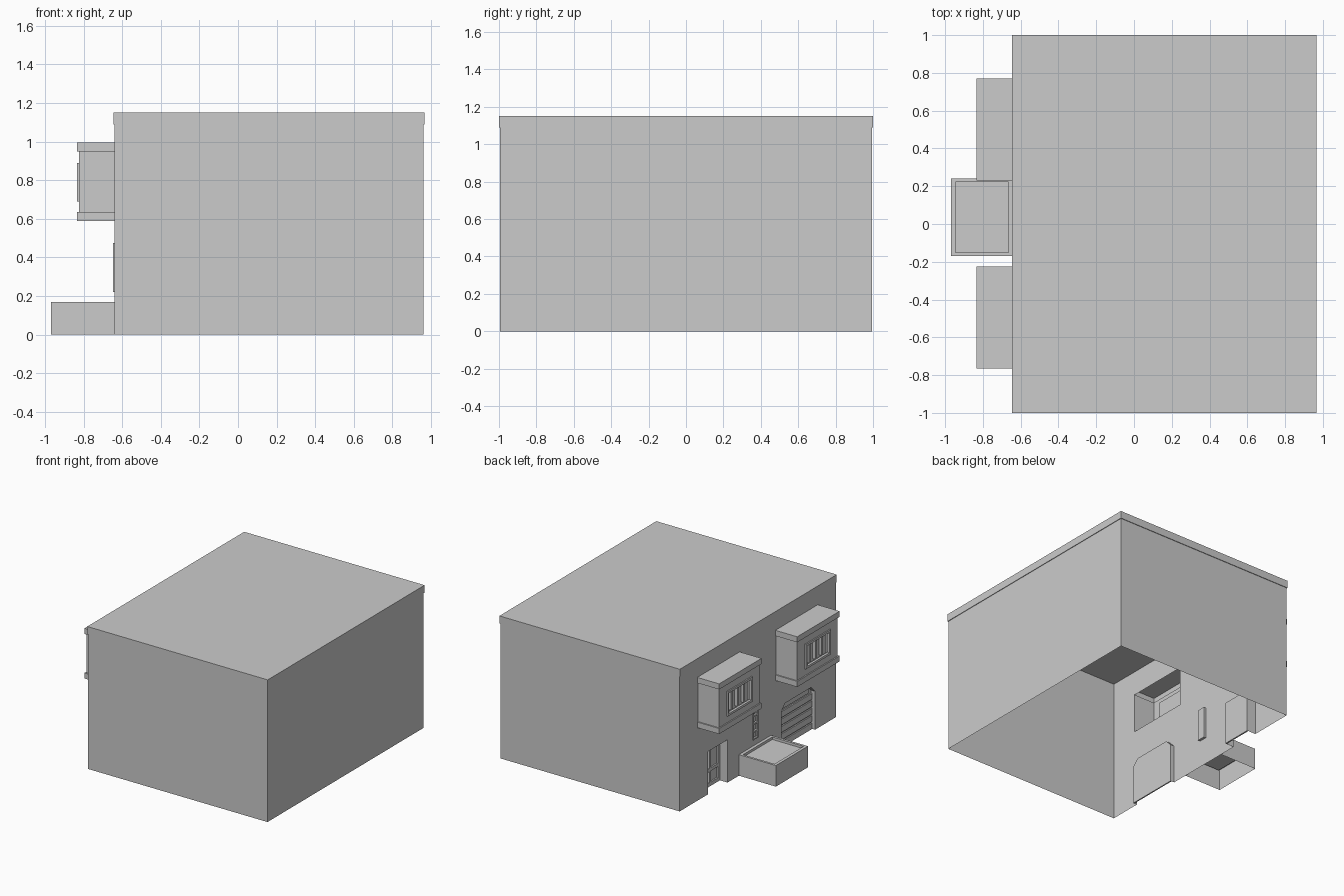
import bpy

if "Cube" in bpy.data.objects:
    bpy.data.objects.remove(bpy.data.objects["Cube"])

WALL = -0.64   # facade plane


def mesh(name, verts, faces):
    me = bpy.data.meshes.new(name)
    me.from_pydata(verts, [], faces)
    me.update()
    ob = bpy.data.objects.new(name, me)
    bpy.context.collection.objects.link(ob)
    return ob


def loft(name, rings, top=True, bottom=False, skip=()):
    """Stacked rectangles (x0,x1,y0,y1,z); sides: 0 front, 1 right, 2 back, 3 left."""
    v, f = [], []
    for x0, x1, y0, y1, z in rings:
        v += [(x0, y0, z), (x1, y0, z), (x1, y1, z), (x0, y1, z)]
    for i in range(len(rings) - 1):
        for s in range(4):
            if (i, s) not in skip:
                a, b = 4 * i + s, 4 * i + (s + 1) % 4
                f.append((a, b, b + 4, a + 4))
    n = len(v)
    if top:
        f.append((n - 4, n - 3, n - 2, n - 1))
    if bottom:
        f.append((3, 2, 1, 0))
    return mesh(name, v, f)


def bars(name, boxes, x0, x1):
    """Several boxes (y0,y1,z0,z1) of one depth range in a single object."""
    v, f = [], []
    for y0, y1, z0, z1 in boxes:
        n = len(v)
        v += [(x, y, z) for x in (x0, x1) for y in (y0, y1) for z in (z0, z1)]
        f += [tuple(n + k for k in q) for q in
              ((0, 1, 3, 2), (4, 6, 7, 5), (0, 4, 5, 1), (2, 3, 7, 6), (0, 2, 6, 4), (1, 5, 7, 3))]
    return mesh(name, v, f)


def sheet(name, x, area, holes, tris=()):
    """Wall sheet facing -x with rectangular holes; tris fill cut hole corners."""
    ys = sorted({a for h in [area] + holes for a in h[:2]})
    zs = sorted({a for h in [area] + holes for a in h[2:]})
    v = [(x, y, z) for y in ys for z in zs]
    m, f = len(zs), []
    for i in range(len(ys) - 1):
        for j in range(m - 1):
            cy, cz = (ys[i] + ys[i + 1]) / 2, (zs[j] + zs[j + 1]) / 2
            if not any(h[0] < cy < h[1] and h[2] < cz < h[3] for h in holes):
                a = i * m + j
                f.append((a, a + 1, a + m + 1, a + m))
    for t in tris:
        n = len(v)
        v += [(x, y, z) for y, z in t]
        f.append((n, n + 1, n + 2))
    return mesh(name, v, f)


def recess(name, x, depth, outline, closed=True):
    """Reveal strips and back panel behind an opening given as (y,z) points."""
    n = len(outline)
    v = [(x, y, z) for y, z in outline] + [(x + depth, y, z) for y, z in outline]
    f = [(i, (i + 1) % n, n + (i + 1) % n, n + i) for i in range(n if closed else n - 1)]
    f.append(tuple(range(n, 2 * n)))
    return mesh(name, v, f)


def rect(y0, y1, z0, z1):
    return [(y0, z0), (y0, z1), (y1, z1), (y1, z0)]


def frame(y0, y1, z0, z1, w):
    return [(y0, y0 + w, z0, z1), (y1 - w, y1, z0, z1),
            (y0 + w, y1 - w, z0, z0 + w), (y0 + w, y1 - w, z1 - w, z1)]


# Openings in the facade
door = (0.385, 0.635, 0, 0.345)
garage = (-0.73, -0.30, 0, 0.36)
slit = (0.0, 0.065, 0.22, 0.475)
bay_centres = (0.5, -0.495)
bay_holes = [(c - 0.26, c + 0.26, 0.635, 0.95) for c in bay_centres]

# House walls with slightly projecting roof edge, open underneath
loft("house_body", [(WALL, 0.96, -0.995, 0.995, 0), (WALL, 0.96, -0.995, 0.995, 1.09),
                    (-0.645, 0.965, -1, 1, 1.09), (-0.645, 0.965, -1, 1, 1.15)],
     skip={(0, 3)})
g0, g1, gz, gt = *garage[:2], 0.31, garage[3]
cut = 0.05
sheet("facade", WALL, (-0.995, 0.995, 0, 1.09), [door, garage, slit] + bay_holes,
      [((g0, gz), (g0, gt), (g0 + cut, gt)), ((g1, gz), (g1 - cut, gt), (g1, gt))])

# Garage door with horizontal slats
recess("garage_recess", WALL, 0.035,
       [(g0, 0), (g0, gz), (g0 + cut, gt), (g1 - cut, gt), (g1, gz), (g1, 0)], closed=False)
slats = [(g0, g1, 0.06 * i, 0.06 * i + 0.048) for i in range(5)]
slats.append((g0 + cut, g1 - cut, 0.306, 0.354))
bars("garage_slats", slats, WALL + 0.025, WALL + 0.035)

# Entrance door set back in its porch
recess("door_recess", WALL, 0.08, rect(*door), closed=False)
d0, d1, _, dt = door
bars("door_frame", [(d0, d0 + 0.025, 0, dt), (d1 - 0.025, d1, 0, dt),
                    (d0 + 0.025, d1 - 0.025, dt - 0.025, dt),
                    (d0 + 0.025, d1 - 0.025, 0, 0.03),
                    (d0 + 0.025, d1 - 0.025, 0.12, 0.145),
                    (0.50, 0.52, 0.03, dt - 0.025)], WALL + 0.068, WALL + 0.08)

# Slit window with four panes
recess("slit_glass", WALL, 0.02, rect(*slit))
s0, s1, sz, st = slit
step = (st - sz) / 4
bars("slit_frame", frame(*slit, 0.01) +
     [(s0 + 0.01, s1 - 0.01, sz + i * step - 0.006, sz + i * step + 0.006) for i in (1, 2, 3)],
     WALL - 0.007, WALL + 0.01)

# Two bays, open to the interior
for label, c in zip(("back", "front"), bay_centres):
    wide = (-0.835, WALL, c - 0.27, c + 0.27)
    slim = (-0.825, WALL, c - 0.26, c + 0.26)
    loft(label + "_bay", [(*wide, 0.59), (*wide, 0.635), (*slim, 0.635), (*slim, 0.95),
                          (*wide, 0.95), (*wide, 0.995)], bottom=True,
         skip={(i, 1) for i in range(5)} | {(2, 3)})
    win = (c - 0.16, c + 0.16, 0.69, 0.89)
    sheet(label + "_bay_wall", -0.825, (c - 0.26, c + 0.26, 0.635, 0.95), [win])
    recess(label + "_bay_glass", -0.825, 0.035, rect(*win))
    bars(label + "_bay_frame", frame(*win, 0.018), -0.835, -0.815)
    bars(label + "_bay_mullions",
         [(c + o - 0.01, c + o + 0.01, 0.708, 0.872) for o in (-0.08, 0, 0.08)],
         -0.815, -0.79)

# Planter box with sunken soil
outer, inner = (-0.97, WALL, -0.17, 0.24), (-0.945, -0.665, -0.15, 0.222)
loft("planter", [(*outer, 0), (*outer, 0.17), (*inner, 0.17), (*inner, 0.15)], skip={(0, 1)})
